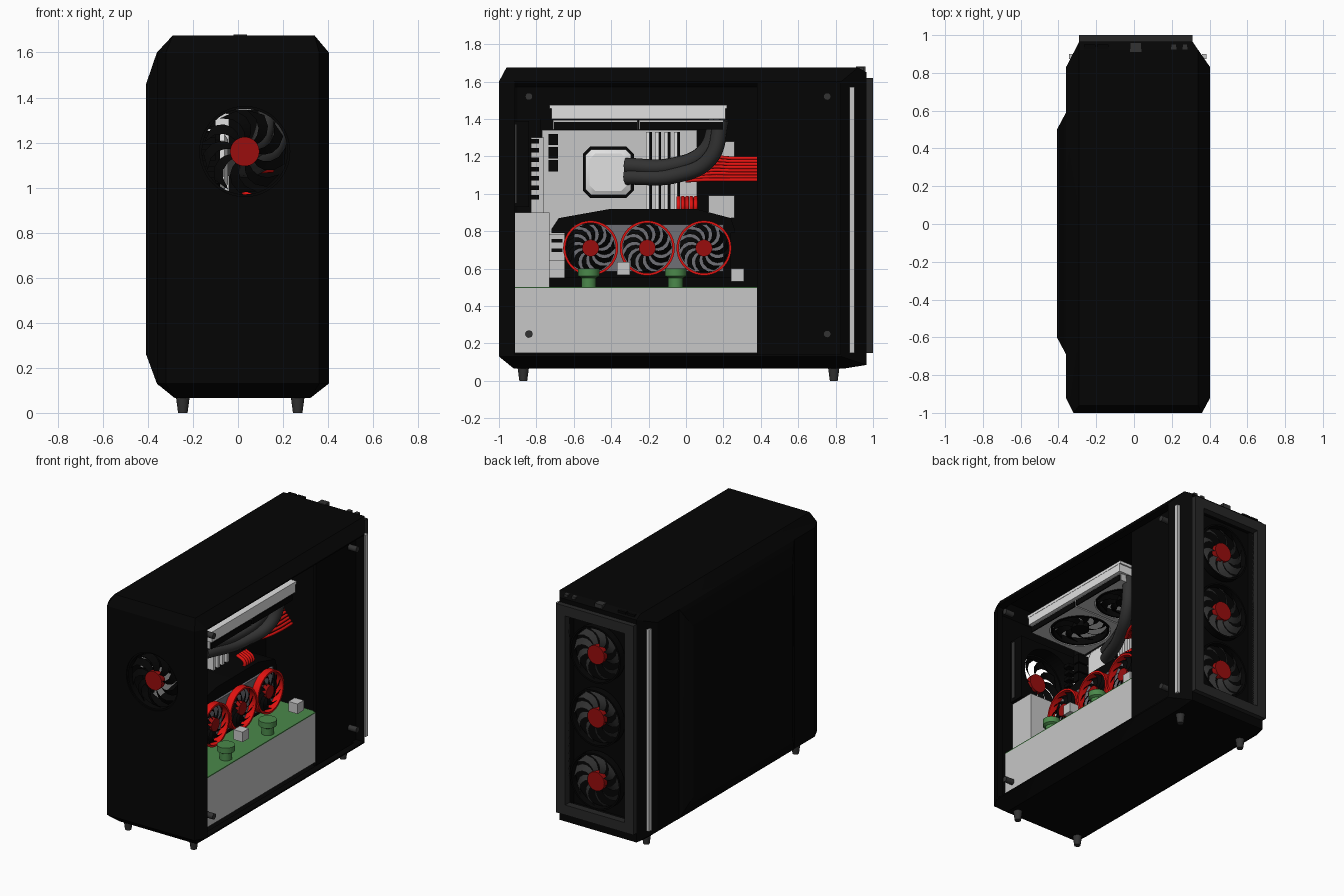
import bpy, bmesh
from math import pi, cos, sin, radians
from mathutils import Matrix

if "Cube" in bpy.data.objects:
    bpy.data.objects.remove(bpy.data.objects["Cube"])


def material(name, r, g, b):
    m = bpy.data.materials.new(name)
    m.use_nodes = True
    m.diffuse_color = (r, g, b, 1)
    bsdf = next(n for n in m.node_tree.nodes if n.type == 'BSDF_PRINCIPLED')
    bsdf.inputs["Base Color"].default_value = (r, g, b, 1)
    return m


black = material("black", .0015, .0015, .0015)
charcoal = material("charcoal", .02, .02, .02)
rubber = material("rubber grey", .032, .032, .032)
mid_grey = material("mid grey", .16, .16, .18)
silver = material("silver", .57, .57, .57)
white = material("white", .75, .75, .75)
red = material("red", .75, .006, .005)
dark_red = material("dark red", .32, .004, .004)
green = material("green", .07, .25, .07)


def finish(name, bm, *mats):
    bmesh.ops.recalc_face_normals(bm, faces=bm.faces)
    me = bpy.data.meshes.new(name)
    bm.to_mesh(me)
    bm.free()
    for m in mats:
        me.materials.append(m)
    ob = bpy.data.objects.new(name, me)
    bpy.context.collection.objects.link(ob)
    return ob


def corners(x, y, z):
    return [(a, b, c) for a in x for b in y for c in z]


def hull(name, points, mat):
    bm = bmesh.new()
    for p in points:
        bm.verts.new(p)
    bmesh.ops.convex_hull(bm, input=bm.verts)
    bmesh.ops.dissolve_limit(bm, angle_limit=radians(1), verts=bm.verts, edges=bm.edges)
    return finish(name, bm, mat)


def box(name, x, y, z, mat):
    return hull(name, corners(x, y, z), mat)


AXES = {'+x': Matrix.Rotation(pi / 2, 4, 'Y'), '-y': Matrix.Rotation(pi / 2, 4, 'X'),
        '+y': Matrix.Rotation(-pi / 2, 4, 'X'), '+z': Matrix.Identity(4),
        '-z': Matrix.Rotation(pi, 4, 'X')}


def revolve(bm, profile, n=32, index=0):
    """Closed (radius, height) loop turned around z."""
    rings = [[bm.verts.new((r * cos(2 * pi * i / n), r * sin(2 * pi * i / n), h))
              for r, h in profile] for i in range(n)]
    k = len(profile)
    for i in range(n):
        a, b = rings[i], rings[(i + 1) % n]
        for j in range(k):
            f = bm.faces.new((a[j], b[j], b[(j + 1) % k], a[(j + 1) % k]))
            f.material_index = index
    bmesh.ops.remove_doubles(bm, verts=bm.verts, dist=1e-5)


def lathe(name, profile, at, axis, mat, n=32):
    bm = bmesh.new()
    revolve(bm, profile, n)
    ob = finish(name, bm, mat)
    ob.matrix_world = Matrix.Translation(at) @ AXES[axis]
    return ob


def rod(name, r, length, at, axis, mat, n=32):
    return lathe(name, [(0, 0), (r, 0), (r, length), (0, length)], at, axis, mat, n)


def fan(name, at, axis, r, hub, blade_mat, hub_mat, ring_mat, blades=9, ring=.012):
    """Swept blades, a hub and an outer ring; the open side faces the axis."""
    bm = bmesh.new()
    for b in range(blades):
        rows = []
        for s in range(5):
            t = s / 4
            rad = hub * .9 + (r * .97 - hub * .9) * t
            a = 2 * pi * b / blades + .6 * t * t
            w = pi / blades * (.5 + .12 * t)
            rows.append([bm.verts.new((rad * cos(a + d * w), rad * sin(a + d * w), d * .012))
                         for d in (-1, 1)])
        for p, q in zip(rows, rows[1:]):
            bm.faces.new((p[0], p[1], q[1], q[0]))
    revolve(bm, [(0, -.02), (hub, -.02), (hub, .018), (0, .018)], index=1)
    revolve(bm, [(r, -.025), (r + ring, -.025), (r + ring, .025), (r, .025)], 40, 2)
    ob = finish(name, bm, blade_mat, hub_mat, ring_mat)
    ob.matrix_world = Matrix.Translation(at) @ AXES[axis]
    return ob


def cut(target, cutter):
    mod = target.modifiers.new("cut", 'BOOLEAN')
    mod.operation, mod.solver, mod.object = 'DIFFERENCE', 'EXACT', cutter
    bpy.context.view_layer.objects.active = target
    bpy.ops.object.modifier_apply(modifier=mod.name)
    bpy.data.objects.remove(cutter)


# Chamfered case shell with open side, exhaust hole and intake opening
case = hull("case_shell",
            corners((-.36, .403), (-.92, .83), (.13, 1.6))
            + corners((-.32, .36), (-1,), (.13, 1.6))
            + corners((-.29, .31), (.965,), (.085, 1.65))
            + corners((-.29, .34), (-.96, .92), (1.675,))
            + corners((-.28, .32), (-.92, .84), (.065,)), black)
cut(case, hull("cavity_cutter", corners((-.33, .37), (-.9, .78), (.15, 1.57))
               + corners((-.29, .33), (-.96,), (.15, 1.57))
               + corners((-.26, .31), (-.9, .78), (.1, 1.64)), black))
cut(case, box("side_cutter", (.3, .5), (-.915, .825), (.14, 1.592), black))
cut(case, rod("exhaust_cutter", .2, .2, (.03, -.9, 1.16), '-y', black, 48))
cut(case, box("intake_cutter", (-.22, .24), (.9, 1.1), (.2, 1.57), black))
box("inner_side_panel", (.32, .34), (.38, .84), (.12, 1.61), black)
hull("side_bulge", corners((-.35,), (-.7, .6), (.12, 1.61))
     + corners((-.36,), (-.69, .59), (.13, 1.6))
     + corners((-.408,), (-.6, .5), (.26, 1.46)), black)

# Intake panel: raised frame with three fans
frame = box("intake_frame", (-.29, .31), (.95, 1), (.15, 1.62), charcoal)
cut(frame, box("frame_cutter", (-.22, .24), (.9, 1.1), (.22, 1.55), charcoal))
for i in range(3):
    fan(f"intake_fan_{i + 1}", (.035, .935, .423 + .445 * i), '+y', .185, .066,
        rubber, dark_red, black)

# Exhaust fan with its square frame
fan("exhaust_fan", (.03, -.965, 1.16), '-y', .19, .065, black, dark_red, black)
fan_frame = box("exhaust_fan_frame", (-.2, .26), (-.95, -.84), (.93, 1.39), black)
cut(fan_frame, rod("fan_frame_cutter", .2, .4, (.03, -.7, 1.16), '-y', black, 48))
box("exhaust_frame_edge", (.26, .265), (-.93, -.905), (.95, 1.37), rubber)

# Light strips on both chamfered corners, thumb screws and feet
for side, x in (("left", .371), ("right", -.331)):
    box(f"light_strip_{side}", (x - .012, x + .012), (.873, .9), (.15, 1.57), silver)
for y in (-.84, .755):
    for z in (.25, 1.52):
        rod("thumb_screw", .02, .068, (.335, y, z), '+x', rubber, 16)
for x in (-.245, .265):
    for y in (-.87, .79):
        lathe("foot", [(0, 0), (.021, 0), (.031, .075), (0, .075)], (x, y, 0), '+z', rubber, 16)

# Top controls
box("power_button", (-.02, .04), (.91, .96), (1.65, 1.68), rubber)
for x in (.21, .27):
    box("audio_jack", (x - .014, x + .014), (.925, .952), (1.65, 1.674), rubber)
for x in (-.235, -.165):
    box("usb_port", (x - .03, x + .03), (.925, .95), (1.65, 1.673), black)

# Power supply cover with a green top carrying capacitors and small blocks
box("power_supply_cover", (-.3, .338), (-.915, .39), (.15, .495), silver)
box("power_supply_top", (-.3, .338), (-.915, .39), (.495, .502), green)
box("drive_block", (-.2, .27), (-.92, -.73), (.5, .9), silver)
for y in (-.52, -.055):
    lathe("capacitor", [(0, 0), (.04, 0), (.04, .05), (.058, .06), (.058, .1), (0, .1)],
          (.27, y, .5), '+z', green)
for y, z in ((-.335, .565), (.275, .53)):
    box("small_block", (.225, .295), (y - .035, y + .035), (z, z + .07), silver)

# Motherboard and its parts
box("motherboard_tray", (-.26, -.22), (-.78, .38), (.5, 1.4), black)
box("motherboard", (-.22, -.18), (-.77, .06), (.55, 1.34), silver)
box("port_shield", (-.22, -.16), (-.83, -.76), (.9, 1.3), silver)
for y, z in (((.12, .26), (.87, .99)), ((.09, .26), (1.2, 1.28)), ((.2, .26), (1.07, 1.2))):
    box("board_block", (-.2, -.14), y, z, silver)
for i in range(7):
    z = .97 + i * .05
    box("port_tab", (-.18, -.1), (-.835, -.785), (z, z + .024), black)
for z in (1.15, 1.22, 1.29):
    box("port_block", (-.18, -.1), (-.735, -.685), (z - .03, z + .03), black)
for i in range(4):
    y = -.215 + i * .05
    box("memory_stick", (-.18, -.04), (y, y + .02), (.9, 1.33), white)
    box("memory_slot", (-.18, -.14), (y + .02, y + .032), (.9, 1.33), black)


# Pump block with chamfered corners
def octagon(x, half, c):
    return [(x, -.415 + sy * a, 1.115 + sz * b) for a, b in ((half, half - c), (half - c, half))
            for sy in (-1, 1) for sz in (-1, 1)]


hull("pump_base", octagon(-.18, .137, .04) + octagon(-.08, .137, .04), black)
hull("pump_cap", octagon(-.1, .122, .03) + octagon(-.06, .122, .03)
     + octagon(-.045, .1, .03), white)


def tube(name, points, radius, mat):
    cu = bpy.data.curves.new(name, 'CURVE')
    cu.dimensions = '3D'
    cu.bevel_depth, cu.bevel_resolution, cu.use_fill_caps = radius, 4, True
    sp = cu.splines.new('BEZIER')
    sp.bezier_points.add(len(points) - 1)
    for bp, p in zip(sp.bezier_points, points):
        bp.co = p
        bp.handle_left_type = bp.handle_right_type = 'AUTO'
    cu.materials.append(mat)
    bpy.context.collection.objects.link(bpy.data.objects.new(name, cu))


# Coolant tubes
tube("coolant_tube_upper", [(-.03, -.32, 1.15), (.05, -.08, 1.15), (.11, .1, 1.23),
                            (.14, .165, 1.4)], .042, rubber)
tube("coolant_tube_lower", [(-.03, -.32, 1.09), (.08, -.05, 1.1), (.17, .13, 1.19),
                            (.2, .19, 1.4)], .042, rubber)

# Radiator and its two fans
box("radiator", (-.2, .3), (-.72, .21), (1.4, 1.46), white)
box("radiator_lip", (-.2, .302), (-.73, .22), (1.455, 1.475), white)
for i, y in enumerate((-.485, -.025)):
    fr = box(f"radiator_fan_frame_{i + 1}", (-.17, .28), (y - .225, y + .225), (1.345, 1.395), silver)
    cut(fr, rod("radiator_cutter", .2, .3, (.055, y, 1.2), '+z', silver, 40))
    fan(f"radiator_fan_{i + 1}", (.055, y, 1.37), '-z', .18, .06, black, black, black)
    box("radiator_fan_edge", (.28, .288), (y - .222, y + .222), (1.345, 1.385), black)

# Red cables, laid as parallel strands that stop at the side panel
for i in range(8):
    z = 1.075 + i * .0165
    x = .15 - i * .013
    tube("power_cable", [(x - .08, .0, 1.07 + i * .006), (x - .02, .12, z), (x, .25, z),
                         (x, .385, z)], .0095, red)
for i in range(5):
    y = -.04 + i * .023
    tube("card_cable", [(.06, y, .89), (.08, y, .94), (.02, y, .98)], .011, red)

# Graphics card: angular body, grey plate, bracket and three ringed fans
hull("card_body", corners((-.15, .12), (-.68, .24), (.87,))
     + corners((-.15, .12), (-.4, .05), (.92,))
     + corners((-.15, .12), (-.72, .26), (.79, .81)), black)
box("card_lower_body", (-.15, .12), (-.65, .24), (.55, .8), black)
box("card_plate", (.1, .137), (-.6, .2), (.585, .835), mid_grey)
box("card_bracket", (-.15, .1), (-.735, -.64), (.64, .785), silver)
for z in (.69, .74):
    box("bracket_slot", (.1, .105), (-.72, -.66), (z, z + .018), black)
for i in range(3):
    fan(f"card_fan_{i + 1}", (.165, -.51 + .303 * i, .71), '+x', .134, .045,
        black, dark_red, red, 11, .013)

# Smooth the round parts, keep edges crisp
bpy.ops.object.select_all(action='DESELECT')
for ob in bpy.context.scene.objects:
    if ob.type == 'MESH':
        ob.select_set(True)
        bpy.context.view_layer.objects.active = ob
bpy.ops.object.shade_smooth_by_angle(angle=radians(25))
